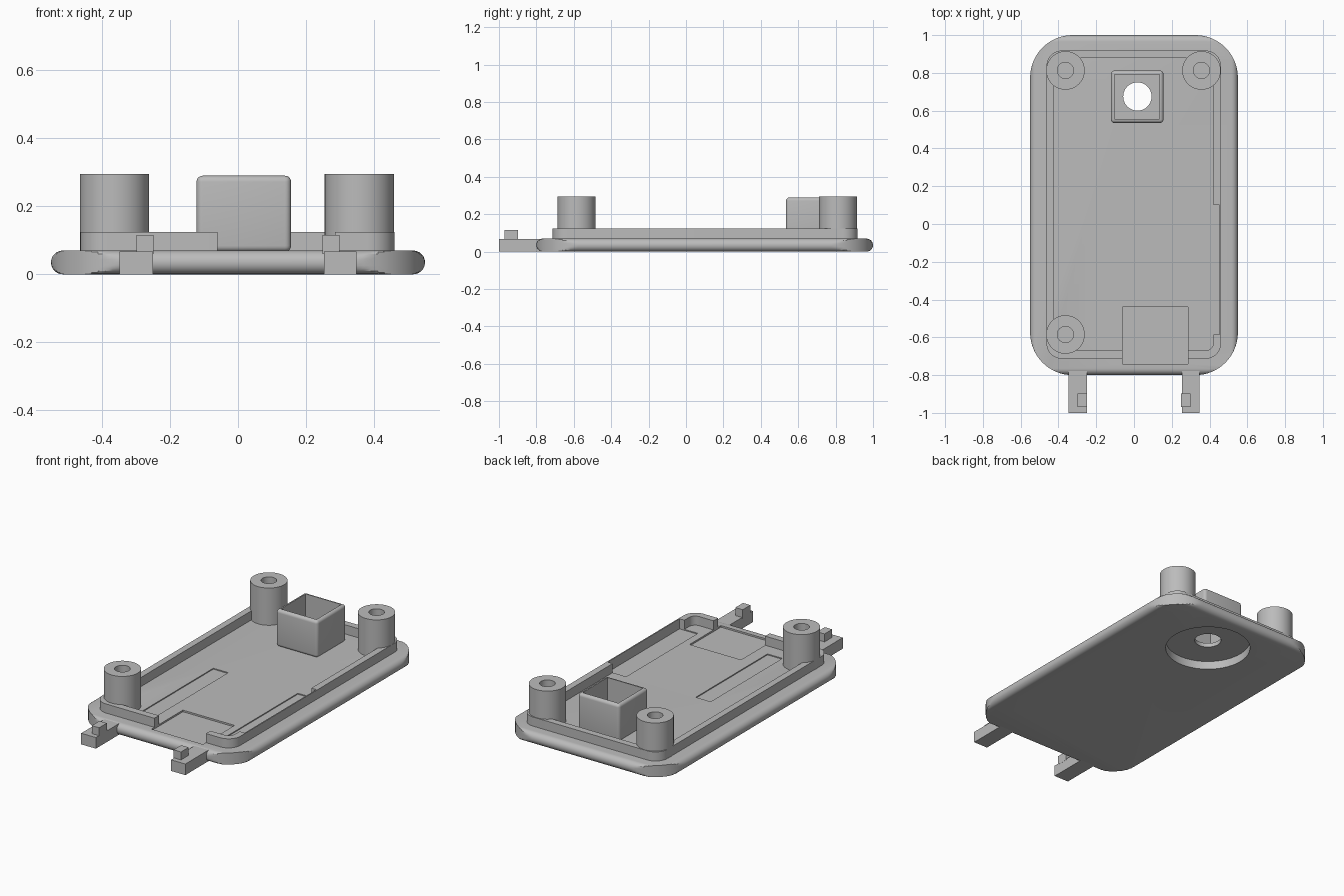
import bpy, bmesh, math
from mathutils import Matrix

if "Cube" in bpy.data.objects:
    bpy.data.objects.remove(bpy.data.objects["Cube"], do_unlink=True)

grey = bpy.data.materials.new("plain_grey")
grey.use_nodes = True
grey.diffuse_color = (0.5, 0.5, 0.5, 1)
grey.node_tree.nodes["Principled BSDF"].inputs["Base Color"].default_value = (0.5, 0.5, 0.5, 1)


def make(name, bm):
    bmesh.ops.recalc_face_normals(bm, faces=bm.faces)
    mesh = bpy.data.meshes.new(name)
    bm.to_mesh(mesh)
    bm.free()
    mesh.materials.append(grey)
    ob = bpy.data.objects.new(name, mesh)
    bpy.context.collection.objects.link(ob)
    return ob


def box(name, x, y, z, bevel=0):
    bm = bmesh.new()
    bmesh.ops.create_cube(bm, size=1)
    for v in bm.verts:
        for i, (a, b) in enumerate((x, y, z)):
            v.co[i] = a if v.co[i] < 0 else b
    if bevel:
        bmesh.ops.bevel(bm, geom=bm.edges[:], offset=bevel, segments=5,
                        profile=0.5, affect='EDGES')
    return make(name, bm)


def cylinder(name, x, y, r, z0, z1):
    bm = bmesh.new()
    bmesh.ops.create_cone(bm, cap_ends=True, segments=48, radius1=r, radius2=r,
                          depth=z1 - z0,
                          matrix=Matrix.Translation((x, y, (z0 + z1) / 2)))
    return make(name, bm)


def outline(x0, x1, y0, y1, r, n=16):
    corners = ((x1 - r, y1 - r), (x0 + r, y1 - r), (x0 + r, y0 + r), (x1 - r, y0 + r))
    return [(cx + r * math.cos(a), cy + r * math.sin(a))
            for q, (cx, cy) in enumerate(corners)
            for a in [(q + i / n) * math.pi / 2 for i in range(n + 1)]]


def loft(name, layers):
    """Stack closed outlines given as (points, z) and cap both ends."""
    bm = bmesh.new()
    rings = [[bm.verts.new((x, y, z)) for x, y in pts] for pts, z in layers]
    n = len(rings[0])
    for a, b in zip(rings, rings[1:]):
        for i in range(n):
            j = (i + 1) % n
            bm.faces.new((a[i], a[j], b[j], b[i]))
    bm.faces.new(rings[0])
    bm.faces.new(rings[-1])
    bmesh.ops.remove_doubles(bm, verts=bm.verts, dist=0.00005)
    return make(name, bm)


def cut(ob, *cutters):
    for c in cutters:
        mod = ob.modifiers.new("cut", 'BOOLEAN')
        mod.operation = 'DIFFERENCE'
        mod.solver = 'EXACT'
        mod.object = c
        bpy.context.view_layer.objects.active = ob
        bpy.ops.object.modifier_apply(modifier=mod.name)


# Cutters shared by several parts
lens_x, lens_y = 0.018, 0.675
lens_hole = cylinder("lens_hole_cutter", lens_x, lens_y, 0.075, -0.1, 0.2)
lens_recess = cylinder("lens_recess_cutter", lens_x, lens_y, 0.24, -0.1, 0.05)
front_notch = box("front_notch_cutter", (-0.06, 0.285), (-0.74, -0.44), (0.06, 0.3))
side_slot = box("side_slot_cutter", (0.33, 0.453), (-0.585, 0.1), (0.064, 0.3))
floor_slot = box("floor_slot_cutter", (-0.235, -0.135), (-0.585, 0.1), (0.064, 0.3))
helpers = [lens_hole, lens_recess, front_notch, side_slot, floor_slot]

# Base plate: half-round edges trimmed by upright rounded corners
W, Y0, Y1, R = 0.55, -0.8, 1.0, 0.035
rounded = outline(-W, W, Y0, Y1, 0.225)
layers = []
for k in range(13):
    a = math.pi * k / 12
    d = R * (1 - math.sin(a))
    pts = [(max(-W + d, min(W - d, x)), max(Y0 + d, min(Y1 - d, y))) for x, y in rounded]
    layers.append((pts, R - R * math.cos(a)))
plate = loft("base_plate", layers)
cut(plate, lens_hole, lens_recess, front_notch, side_slot, floor_slot)
parts = [plate]

# Raised rim
rim = loft("rim", [(outline(-0.463, 0.46, -0.713, 0.918, 0.08), z) for z in (0.062, 0.125)])
rim_inside = loft("rim_cutter",
                  [(outline(-0.423, 0.42, -0.67, 0.878, 0.04), z) for z in (0, 0.3)])
helpers.append(rim_inside)
cut(rim, rim_inside, front_notch, side_slot)
parts.append(rim)

# Screw posts with blind holes
for name, x, y in (("back_right_post", -0.363, 0.813), ("back_left_post", 0.357, 0.813),
                   ("front_right_post", -0.363, -0.585)):
    post = cylinder(name, x, y, 0.102, 0.065, 0.295)
    bore = cylinder(name + "_cutter", x, y, 0.043, 0.1, 0.4)
    cut(post, bore)
    helpers.append(bore)
    parts.append(post)

# Open square housing around the lens hole
housing = box("lens_housing", (-0.122, 0.156), (0.535, 0.812), (0.066, 0.29), bevel=0.018)
cavity = box("housing_cutter", (-0.102, 0.136), (0.555, 0.792), (0.075, 0.5))
cut(housing, cavity, lens_hole)
helpers.append(cavity)
parts.append(housing)

# Front clips, each a bar with a small catch
for side, x, kx in (("right", (-0.348, -0.25), (-0.298, -0.249)),
                    ("left", (0.253, 0.348), (0.249, 0.298))):
    parts.append(box(side + "_clip_bar", x, (-1.0, -0.765), (0, 0.067)))
    parts.append(box(side + "_clip_catch", kx, (-0.97, -0.897), (0.06, 0.115)))

for c in helpers:
    bpy.data.objects.remove(c, do_unlink=True)

# Smooth the curved faces, keep hard edges
bpy.ops.object.select_all(action='DESELECT')
for ob in parts:
    ob.select_set(True)
bpy.context.view_layer.objects.active = plate
bpy.ops.object.shade_smooth_by_angle(angle=math.radians(30))
